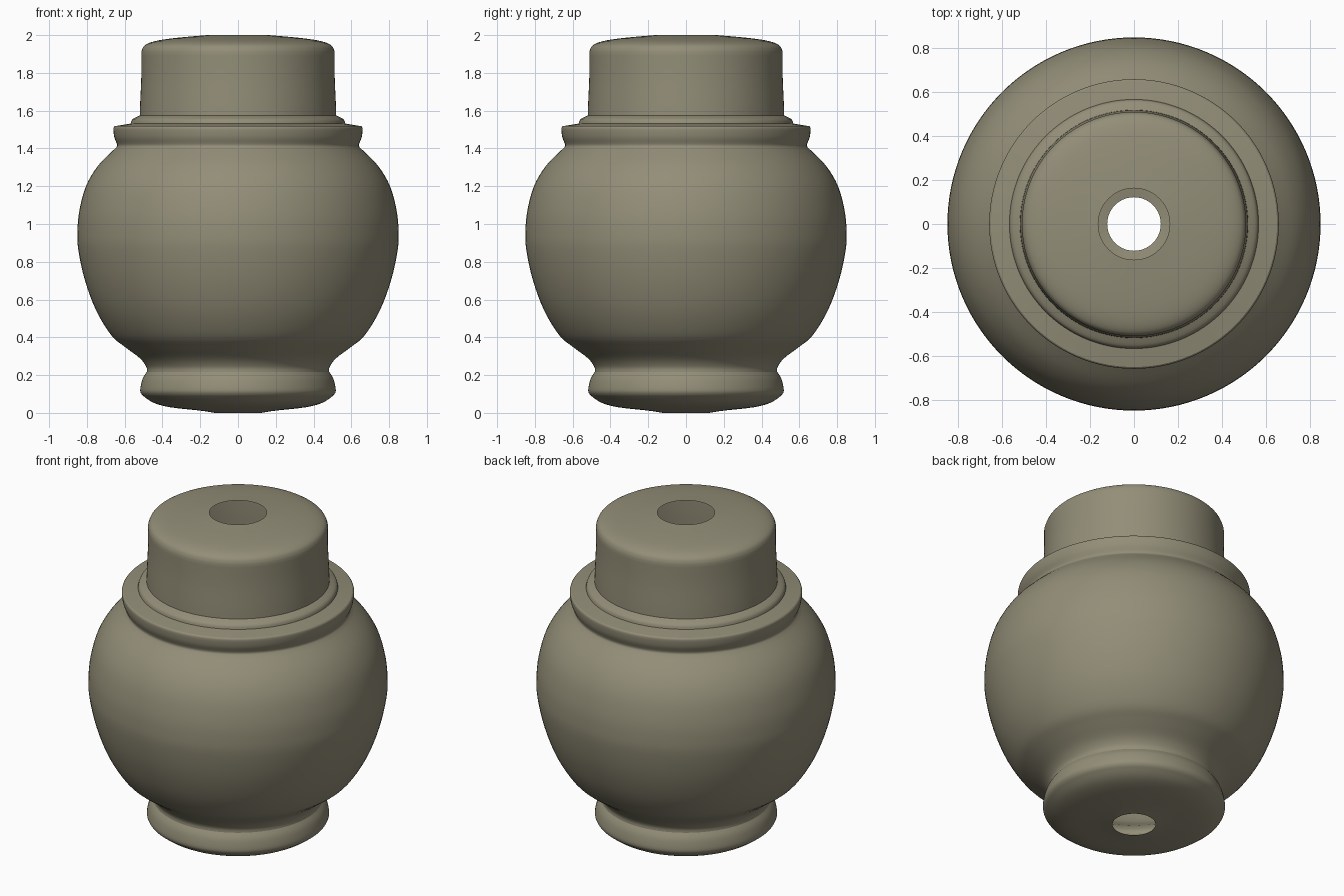
import bpy
import bmesh
from math import tau
from mathutils import Vector
from mathutils.geometry import interpolate_bezier

cube = bpy.data.objects.get("Cube")
if cube:
    bpy.data.objects.remove(cube, do_unlink=True)

clay = bpy.data.materials.new("olive_clay")
clay.use_nodes = True
colour = (0.29, 0.27, 0.187, 1)
clay.diffuse_color = colour
clay.node_tree.nodes["Principled BSDF"].inputs["Base Color"].default_value = colour

# Outline sections from bottom to top as (radius, height); corners lie between them
base = [(.122, 0), (.2, .012), (.36, .03), (.45, .055), (.508, .095)]
foot = [(.508, .095), (.518, .12), (.505, .18), (.483, .217)]
belly = [(.483, .217), (.486, .245), (.52, .29), (.6, .35), (.67, .41), (.75, .54),
         (.81, .7), (.845, .86), (.85, .96), (.84, 1.07), (.805, 1.2), (.74, 1.31), (.645, 1.405)]
collar = [(.645, 1.405), (.64, 1.42), (.655, 1.46), (.66, 1.505), (.652, 1.518)]
ledge = [(.652, 1.518), (.568, 1.532)]
step = [(.568, 1.532), (.558, 1.555), (.52, 1.575)]
neck = [(.52, 1.575), (.518, 1.64), (.512, 1.78), (.511, 1.915)]
top = [(.511, 1.915), (.495, 1.945), (.44, 1.968), (.33, 1.985), (.163, 2)]


def smooth(points, steps=4):
    """Pass a smooth line through the points of one section."""
    p = [Vector((r, 0, z)) for r, z in points]
    p = [p[0]] + p + [p[-1]]
    line = []
    for a, b, c, d in zip(p, p[1:], p[2:], p[3:]):
        line += interpolate_bezier(b, b + (c - a) / 6, c - (d - b) / 6, c, steps + 1)[:-1]
    return line + [p[-1]]


# Open shell turned around the vertical axis
outline = []
for section in (base, foot, belly, collar, ledge, step, neck, top):
    outline += smooth(section)[:-1]
outline.append(Vector((top[-1][0], 0, top[-1][1])))

bm = bmesh.new()
verts = [bm.verts.new(co) for co in outline]
edges = [bm.edges.new(pair) for pair in zip(verts, verts[1:])]
bmesh.ops.spin(bm, geom=verts + edges, cent=(0, 0, 0), axis=(0, 0, 1),
               angle=tau, steps=128, use_merge=True)
bmesh.ops.remove_doubles(bm, verts=bm.verts[:], dist=0.0001)
bm.normal_update()
# Face the shell outwards
flipped = [f for f in bm.faces if abs(f.calc_center_median().z - 1) < 0.3
           and f.normal.dot(f.calc_center_median() * Vector((1, 1, 0))) < 0]
if flipped:
    bmesh.ops.reverse_faces(bm, faces=bm.faces[:])

mesh = bpy.data.meshes.new("vase_shell")
bm.to_mesh(mesh)
bm.free()
mesh.materials.append(clay)
vase = bpy.data.objects.new("vase_shell", mesh)
bpy.context.collection.objects.link(vase)
bpy.context.view_layer.objects.active = vase
vase.select_set(True)
bpy.ops.object.shade_smooth_by_angle(angle=0.5)
